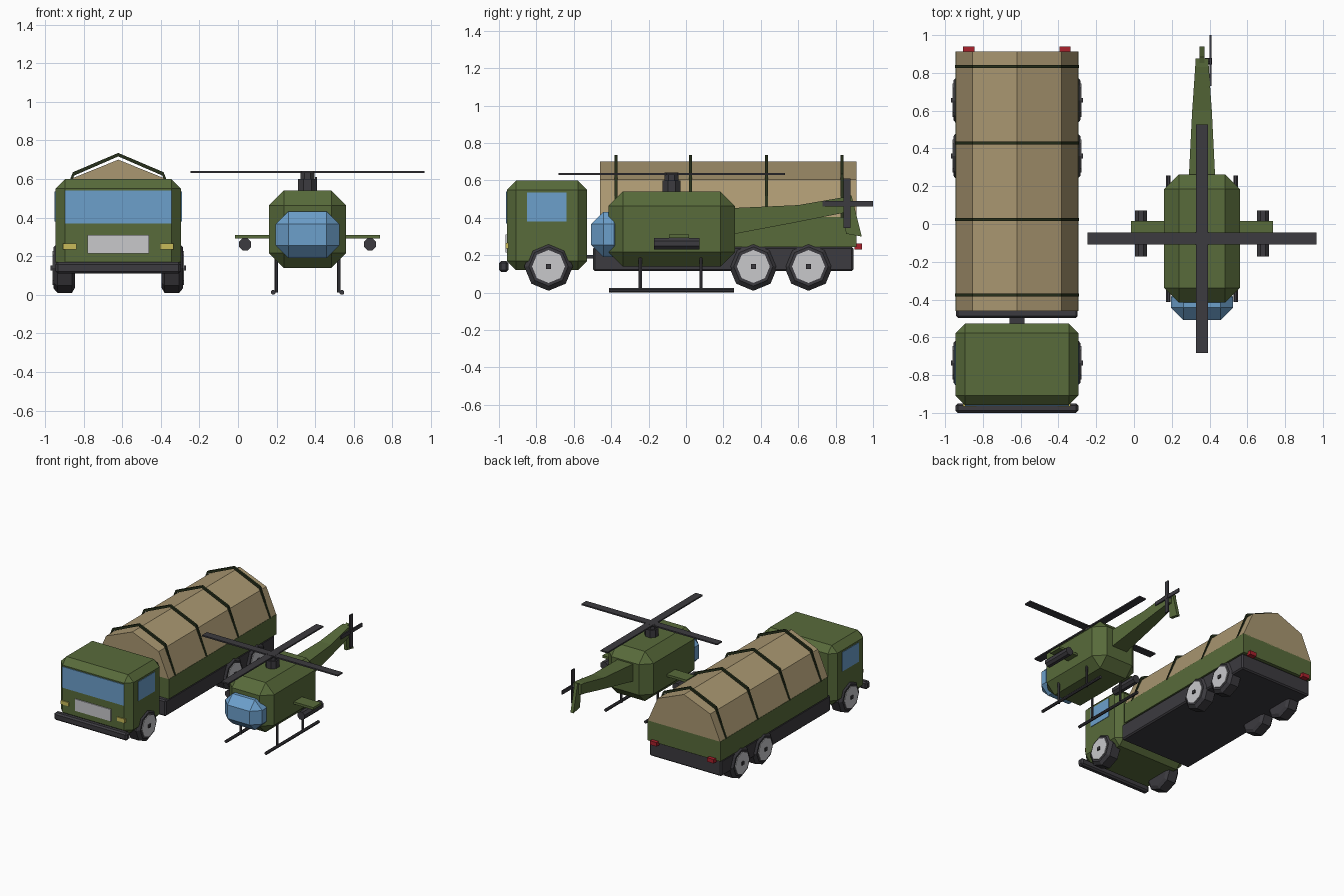
import bpy, bmesh, math
from mathutils import Vector, Matrix

if "Cube" in bpy.data.objects:
    bpy.data.objects.remove(bpy.data.objects["Cube"])


def mat(name, r, g, b):
    m = bpy.data.materials.new(name)
    m.diffuse_color = (r, g, b, 1)
    m.use_nodes = True
    m.node_tree.nodes["Principled BSDF"].inputs["Base Color"].default_value = m.diffuse_color
    return m


GREEN = mat("olive green", .098, .147, .043)
STRAP = mat("dark green", .020, .030, .011)
DARK = mat("charcoal", .045, .043, .050)
TAN = mat("canvas tan", .40, .31, .165)
BLUE = mat("glass blue", .15, .35, .60)
GREY = mat("light grey", .58, .58, .60)
YELLOW = mat("lamp yellow", .58, .50, .10)
RED = mat("lamp red", .40, .015, .025)


def finish(name, bm, material):
    bmesh.ops.recalc_face_normals(bm, faces=bm.faces)
    me = bpy.data.meshes.new(name)
    bm.to_mesh(me)
    bm.free()
    me.materials.append(material)
    ob = bpy.data.objects.new(name, me)
    bpy.context.collection.objects.link(ob)
    return ob


def box(name, x, y, z, material, bevel=0):
    """Box from (min, max) pairs with an optional flat chamfer."""
    bm = bmesh.new()
    bmesh.ops.create_cube(bm, size=1)
    for v in bm.verts:
        v.co = [(a + b) / 2 + c * (b - a) for (a, b), c in zip((x, y, z), v.co)]
    if bevel:
        bmesh.ops.bevel(bm, geom=bm.edges[:], offset=bevel, segments=1,
                        affect='EDGES', profile=0.5)
    return finish(name, bm, material)


def loft(name, rings, material):
    """Skin between rings of points and cap both ends."""
    bm = bmesh.new()
    vs = [[bm.verts.new(p) for p in ring] for ring in rings]
    n = len(rings[0])
    for a, b in zip(vs, vs[1:]):
        for i in range(n):
            j = (i + 1) % n
            bm.faces.new((a[i], a[j], b[j], b[i]))
    bm.faces.new(vs[0])
    bm.faces.new(vs[-1])
    return finish(name, bm, material)


def turned(name, centre, axis, profile, sides, material, phase=0):
    """Lathe (offset, radius) pairs around the x, y or z axis."""
    rings = []
    for t, r in profile:
        ring = []
        for i in range(sides):
            a = 2 * math.pi * i / sides + phase
            u, v = r * math.cos(a), r * math.sin(a)
            p = {'x': (t, u, v), 'y': (u, t, v), 'z': (u, v, t)}[axis]
            ring.append(Vector(p) + Vector(centre))
        rings.append(ring)
    return loft(name, rings, material)


# ---------------- Truck ----------------
TX = -0.62
W = 0.325
box("cab", (TX - W, TX + W), (-.958, -.528), (.12, .60), GREEN, .05)
box("windshield", (TX - .275, TX + .275), (-.963, -.95), (.37, .54), BLUE)
box("grille", (TX - .16, TX + .16), (-.966, -.95), (.215, .31), GREY)
box("bumper", (TX - W, TX + W), (-1.0, -.95), (.11, .17), DARK, .012)
box("chassis", (TX - .322, TX + .322), (-.497, .895), (.115, .245), DARK, .01)
box("hitch", (TX - .04, TX + .04), (-.62, -.45), (.182, .20), DARK)
box("cargo_bed", (TX - W, TX + W), (-.46, .912), (.245, .405), GREEN)

for s, side in ((-1, "left"), (1, "right")):
    def span(a, b):
        return tuple(sorted((TX + s * a, TX + s * b)))
    box("side_window_" + side, span(.315, .329), (-.85, -.64), (.38, .535), BLUE)
    box("headlight_" + side, span(.215, .285), (-.966, -.95), (.235, .265), YELLOW)
    box("tail_lamp_" + side, span(.225, .285), (.90, .94), (.23, .262), RED)
    # three octagonal wheels per side
    for y, label in ((-.735, "front"), (.36, "middle"), (.655, "rear")):
        c = (TX, y, .14)
        tag = f"{label}_{side}"
        turned("tyre_" + tag, c, 'x',
               [(s * .225, .105), (s * .24, .13), (s * .315, .13), (s * .336, .105)],
               8, DARK)
        turned("wheel_rim_" + tag, c, 'x', [(s * .32, .088), (s * .341, .088)], 8, GREY)
        box("wheel_cap_" + tag, span(.33, .35), (y - .013, y + .013), (.127, .153), DARK)

# canvas cover
cover = [(-.325, .40), (-.235, .605), (0, .70), (.235, .605), (.325, .40)]
loft("canvas_cover", [[(TX + x, y, z) for x, z in cover] for y in (-.46, .912)], TAN)

# bows over the canvas, as flat bands
outer = [(-.328, .40), (-.235, .635), (0, .735), (.235, .635), (.328, .40)]
inner = [(.318, .40), (.228, .618), (0, .717), (-.228, .618), (-.318, .40)]
for i, y in enumerate((-.375, .025, .43, .835)):
    bm = bmesh.new()
    pts = outer + inner
    a, b = ([bm.verts.new((TX + x, y + d, z)) for x, z in pts] for d in (-.008, .008))
    for k in range(10):
        j = (k + 1) % 10
        bm.faces.new((a[k], a[j], b[j], b[k]))
    for k in range(4):
        for v in (a, b):
            bm.faces.new((v[k], v[k + 1], v[8 - k], v[9 - k]))
    finish(f"cover_bow_{i + 1}", bm, STRAP)

# ---------------- Helicopter ----------------
HX = 0.36
box("fuselage", (HX - .2, HX + .2), (-.415, .262), (.14, .54), GREEN, .077)
box("cockpit_glass", (HX - .165, HX + .165), (-.508, -.32), (.19, .432), BLUE, .066)

# tapering tail boom: y, half width, bottom, top
boom = [(.24, .07, .31, .452), (.60, .052, .378, .468), (.83, .036, .424, .508),
        (.875, .034, .43, .51)]
loft("tail_boom", [[(HX - w, y, lo), (HX + w, y, lo), (HX + w, y, hi), (HX - w, y, hi)]
                   for y, w, lo, hi in boom], GREEN)
fin = [(.84, .505), (.885, .52), (.94, .30), (.855, .315)]
loft("tail_fin", [[(HX + x, y, z) for y, z in fin] for x in (-.013, .013)], GREEN)

# tail rotor
RX = HX + .045
box("tail_rotor_upright", (RX - .005, RX + .005), (.843, .88), (.345, .61), DARK)
box("tail_rotor_level", (RX - .005, RX + .005), (.73, 1.0), (.46, .49), DARK)
turned("tail_rotor_hub", (RX, .862, .475), 'x', [(-.03, .018), (.008, .018)], 8, DARK)

# main rotor
RY = -.077
turned("rotor_mast_base", (HX, RY, 0), 'z', [(.53, .052), (.60, .052)], 8, DARK, math.pi / 8)
turned("rotor_mast_top", (HX, RY, 0), 'z', [(.59, .04), (.642, .04)], 8, DARK, math.pi / 8)
box("rotor_blade_cross", (HX - .605, HX + .605), (RY - .031, RY + .031), (.63, .641), DARK)
box("rotor_blade_long", (HX - .031, HX + .031), (RY - .605, RY + .605), (.63, .641), DARK)

# stub wings, pods and landing skids
box("stub_wing", (HX - .375, HX + .375), (-.09, .016), (.292, .311), GREEN)
for s, side in ((-1, "left"), (1, "right")):
    turned("wing_pod_" + side, (HX + s * .323, -.05, .262), 'y',
           [(-.122, .034), (.122, .034)], 8, DARK, math.pi / 8)
    turned("skid_" + side, (HX + s * .178, -.078, .0125), 'y',
           [(-.335, .0125), (.335, .0125)], 8, DARK, math.pi / 8)
    for y, label in ((-.245, "front"), (.08, "rear")):
        turned(f"skid_strut_{label}_{side}", (HX + s * .162, y, 0), 'z',
               [(.012, .01), (.20, .01)], 6, DARK)
